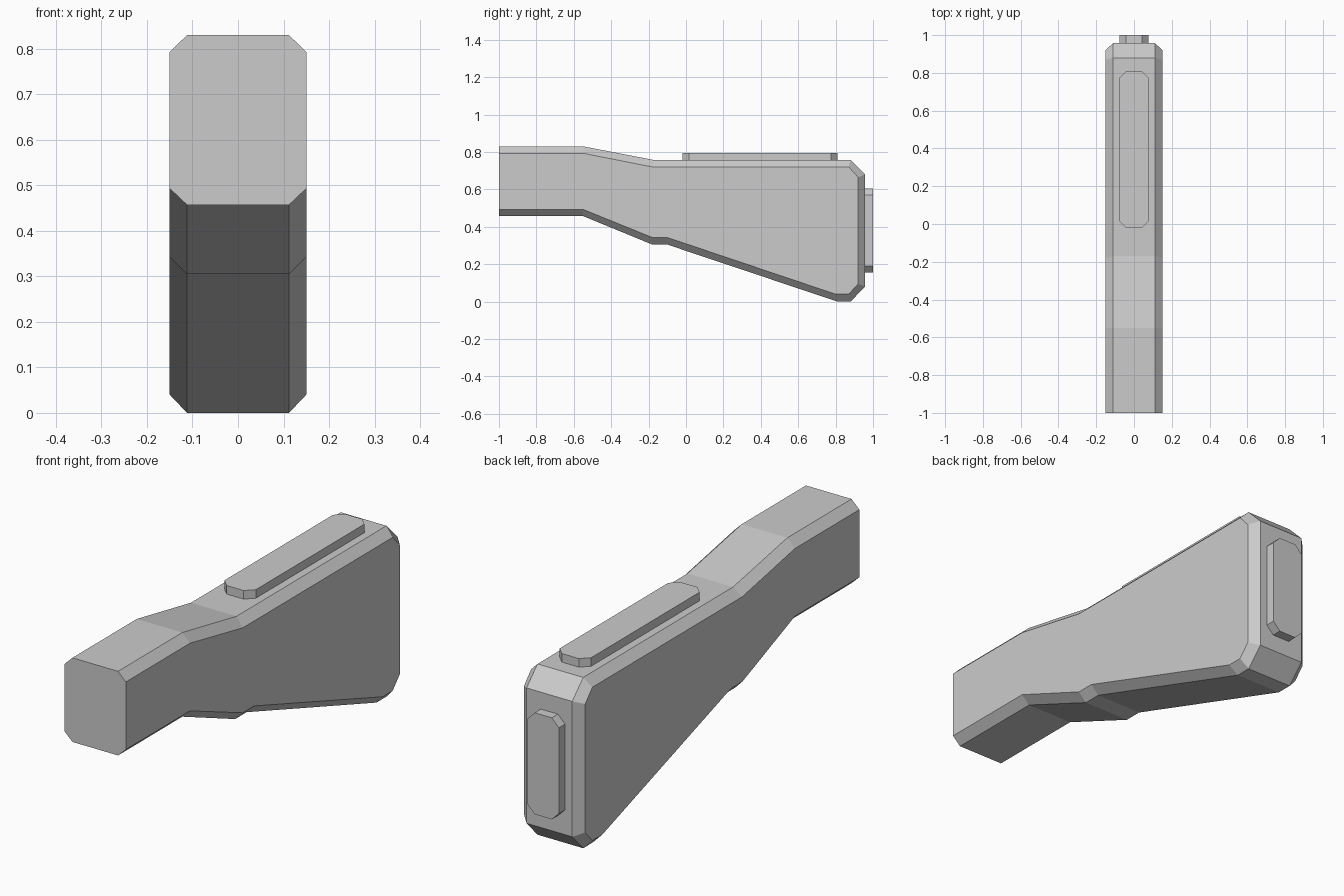
import bpy
import bmesh

cube = bpy.data.objects.get("Cube")
if cube:
    bpy.data.objects.remove(cube, do_unlink=True)

grey = bpy.data.materials.new("light_grey")
grey.use_nodes = True
colour = (0.6, 0.6, 0.6, 1)
grey.diffuse_color = colour
grey.node_tree.nodes["Principled BSDF"].inputs["Base Color"].default_value = colour


def finish(name, bm):
    bmesh.ops.recalc_face_normals(bm, faces=bm.faces)
    mesh = bpy.data.meshes.new(name)
    bm.to_mesh(mesh)
    bm.free()
    mesh.materials.append(grey)
    obj = bpy.data.objects.new(name, mesh)
    bpy.context.collection.objects.link(obj)
    return obj


# Stock body: side profiles (y, z), full size in the middle, inset on the flanks
outer = [(-1, 0.83), (-0.55, 0.83), (-0.17, 0.757), (0.88, 0.757),
         (0.957, 0.68), (0.957, 0.08), (0.88, 0), (0.81, 0),
         (-0.10, 0.305), (-0.18, 0.305), (-0.55, 0.457), (-1, 0.457)]
inner = [(-1, 0.793), (-0.55, 0.793), (-0.18, 0.72), (0.87, 0.72),
         (0.92, 0.665), (0.92, 0.095), (0.87, 0.04), (0.80, 0.04),
         (-0.10, 0.343), (-0.18, 0.343), (-0.55, 0.493), (-1, 0.493)]

bm = bmesh.new()
loops = [[bm.verts.new((x, y, z)) for y, z in profile]
         for x, profile in ((-0.15, inner), (-0.112, outer),
                            (0.112, outer), (0.15, inner))]
for a, b in zip(loops, loops[1:]):
    for i in range(len(a) - 1):
        bm.faces.new((a[i], a[i + 1], b[i + 1], b[i]))
# Flat flanks and the octagonal front end
bm.faces.new(loops[0])
bm.faces.new(loops[-1])
bm.faces.new([l[0] for l in loops] + [l[-1] for l in reversed(loops)])
finish("stock_body", bm)


def pad(name, half_width, low, high, base, top, place):
    """Raised strip with clipped corners; place maps (across, along, out) to xyz."""
    c = 0.035
    w = half_width
    outline = [(-w, low + c), (c - w, low), (w - c, low), (w, low + c),
               (w, high - c), (w - c, high), (c - w, high), (-w, high - c)]
    bm = bmesh.new()
    rings = [[bm.verts.new(place(u, v, d)) for u, v in outline]
             for d in (base, top)]
    for i in range(len(outline)):
        j = (i + 1) % len(outline)
        bm.faces.new((rings[0][i], rings[0][j], rings[1][j], rings[1][i]))
    for ring in rings:
        bm.faces.new(ring)
    finish(name, bm)


# Cheek rest on top and butt pad at the rear
pad("cheek_rest", 0.077, -0.02, 0.81, 0.75, 0.795, lambda u, v, d: (u, v, d))
pad("butt_pad", 0.077, 0.155, 0.605, 0.95, 1.0, lambda u, v, d: (u, d, v))
